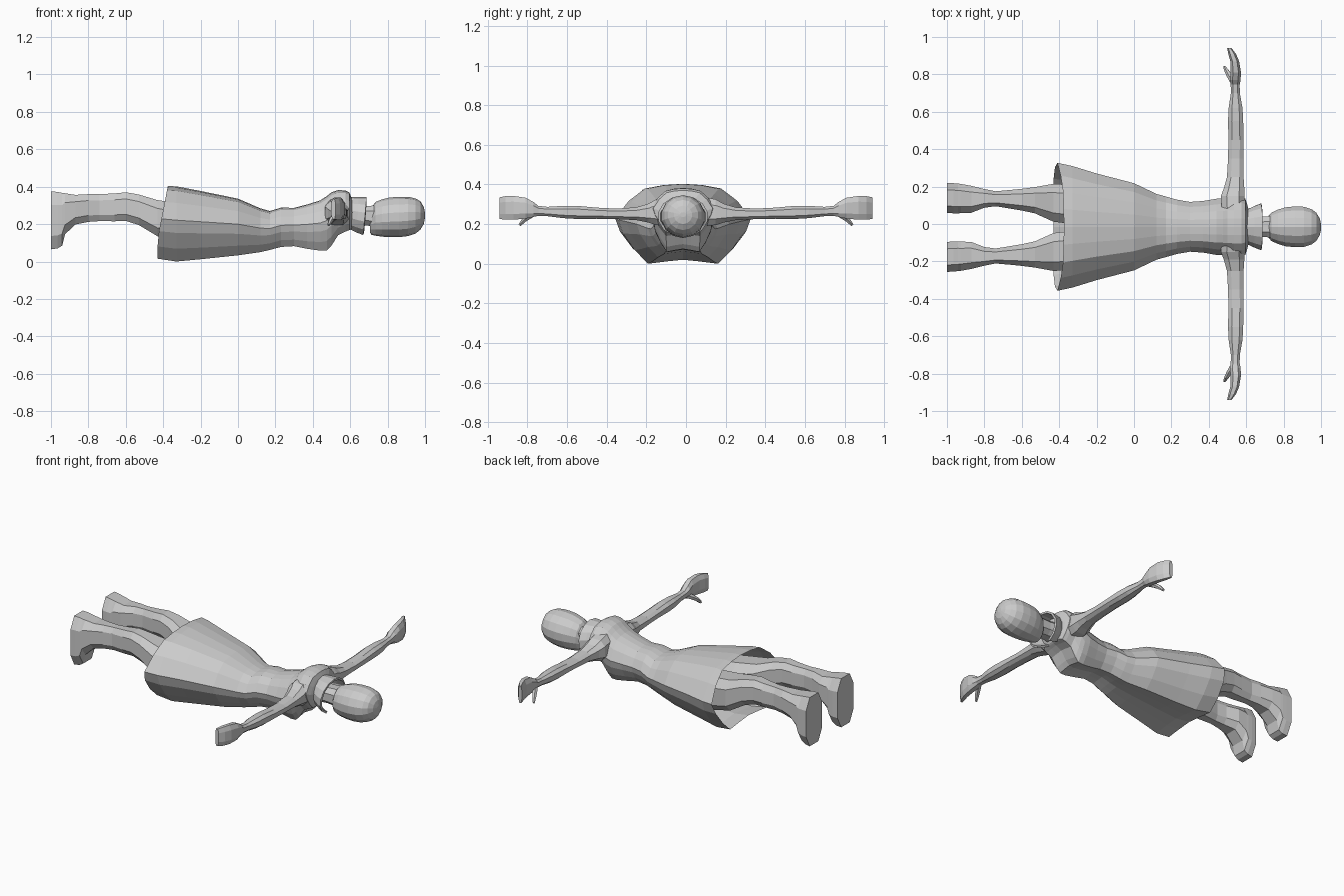
import bpy, bmesh, math
from mathutils import Vector

MID = -0.015  # body centre line in y

cloth = bpy.data.materials.new("plain grey")
cloth.diffuse_color = (0.6, 0.6, 0.6, 1)


def loft(name, rings, cap_start=True, cap_end=True, closed=True):
    """Skin a list of equally long point rings."""
    bm = bmesh.new()
    vs = [[bm.verts.new(p) for p in r] for r in rings]
    n = len(rings[0])
    for a, b in zip(vs, vs[1:]):
        for i in range(n if closed else n - 1):
            j = (i + 1) % n
            bm.faces.new((a[i], a[j], b[j], b[i]))
    if cap_start:
        bm.faces.new(vs[0])
    if cap_end:
        bm.faces.new(vs[-1])
    bmesh.ops.recalc_face_normals(bm, faces=bm.faces)
    me = bpy.data.meshes.new(name)
    bm.to_mesh(me)
    bm.free()
    ob = bpy.data.objects.new(name, me)
    bpy.context.collection.objects.link(ob)
    me.materials.append(cloth)
    return ob


def oval(n, power=0.8):
    """Unit section, u in -1..1 and v in 0..1, slightly squared."""
    pts = []
    for i in range(n):
        a = 2 * math.pi * (i + 0.5) / n
        c, s = math.cos(a), math.sin(a)
        pts.append((math.copysign(abs(c) ** power, c), 0.5 + 0.5 * math.copysign(abs(s) ** power, s)))
    mu = max(p[0] for p in pts)
    mv = max(p[1] for p in pts) * 2 - 1
    return [(u / mu, 0.5 + (v - 0.5) / mv) for u, v in pts]


def along_x(section, stations, cy):
    """Stations: x, half width, z low, z high."""
    return [[(x, cy + u * w, lo + v * (hi - lo)) for u, v in section] for x, w, lo, hi in stations]


# Coat: flared hem, waist, chest and shoulders
half = [(0, 1), (.28, .985), (.56, .94), (.8, .78), (1, .55),
        (.93, .38), (.75, .17), (.54, 0), (.25, .03), (0, .05)]
section = half + [(-u, v) for u, v in half[-2:0:-1]]
coat = along_x(section, [
    (-.375, .342, .015, .403), (-.33, .325, .0, .402), (-.2, .285, .012, .377),
    (0, .233, .033, .336), (.12, .176, .05, .284), (.17, .162, .062, .27),
    (.23, .145, .078, .288), (.3, .133, .082, .287), (.37, .138, .068, .305),
    (.44, .15, .058, .327), (.475, .152, .06, .35), (.5, .155, .085, .37), (.535, .158, .14, .382),
    (.575, .16, .16, .38), (.595, .15, .168, .37), (.605, .12, .175, .345),
    (.62, .06, .2, .3)], MID)
coat[0] = [(x - .055 * min(1, 1.4 * (1 - v)), y, z) for (x, y, z), (u, v) in zip(coat[0], section)]
loft("coat", coat, cap_start=False)

# Neck
loft("neck", along_x(oval(8), [(.58, .062, .19, .3), (.66, .054, .195, .295),
                               (.71, .055, .19, .298), (.78, .07, .18, .3)], MID))

# Head, with the face turned down and a small chin
loft("head", along_x(oval(14, 1), [
    (.705, .035, .155, .245), (.715, .055, .142, .29), (.735, .076, .138, .318), (.77, .092, .133, .332),
    (.81, .104, .13, .342), (.86, .109, .13, .346), (.91, .107, .136, .346),
    (.95, .094, .15, .337), (.975, .075, .17, .322), (.993, .045, .2, .293),
    (1, .015, .235, .26)], MID))

# Collar: open band flaring away from the neck, gap at the throat
band = []
for x, r, zc, rz, lean in ((.595, .09, .255, .09, 0), (.645, .112, .245, .1, -.005), (.688, .127, .238, .106, -.01)):
    ring = []
    for i in range(13):
        a = math.radians(-65 + 310 * i / 12)
        ring.append((x + lean * (1 - math.sin(a)), MID + r * math.cos(a), zc + rz * math.sin(a)))
    band.append(ring)
collar = loft("collar", band, False, False, closed=False)
thick = collar.modifiers.new("thickness", 'SOLIDIFY')
thick.thickness = 0.012

for side, tag in ((1, "left"), (-1, "right")):
    # Leg and boot: x, inner y, outer y, z low, z high
    leg = [(-1, .078, .238, .065, .375), (-.965, .075, .236, .07, .372), (-.94, .075, .234, .085, .367),
           (-.925, .076, .232, .145, .365), (-.87, .078, .222, .198, .356),
           (-.8, .105, .205, .212, .36), (-.74, .113, .193, .216, .36), (-.66, .1, .2, .215, .364),
           (-.6, .09, .206, .217, .37), (-.53, .075, .215, .195, .358),
           (-.43, .03, .233, .135, .328), (-.3, .015, .225, .1, .31), (-.05, .01, .18, .08, .28)]
    rings = []
    for x, a, b, lo, hi in leg:
        rings += along_x(oval(8, .7), [(x, (b - a) / 2, lo, hi)], MID - .003 + side * (a + b) / 2)
    loft(tag + "_leg", rings)

    # Arm and hand: y, x low, x high, z low, z high
    arm = [(.08, .47, .59, .19, .34), (.15, .465, .592, .195, .325), (.19, .48, .59, .208, .303),
           (.25, .497, .586, .22, .285), (.35, .503, .585, .225, .278), (.45, .505, .585, .227, .283),
           (.55, .503, .584, .226, .292), (.62, .506, .58, .23, .292), (.7, .518, .566, .24, .287),
           (.745, .517, .565, .242, .292), (.77, .512, .57, .236, .312), (.81, .517, .572, .228, .333),
           (.87, .515, .562, .222, .342), (.91, .504, .545, .222, .341), (.94, .498, .522, .226, .335)]
    loft(tag + "_arm", [[((a + b) / 2 + u * (b - a) / 2, side * y, lo + v * (hi - lo))
                         for u, v in oval(8, .75)] for y, a, b, lo, hi in arm])

    # Thumb
    path = [(.535, .755, .26, .02), (.515, .785, .243, .017), (.498, .815, .222, .014), (.485, .84, .195, .008)]
    loft(tag + "_thumb", [[(x + r * math.cos(k * math.pi / 3),
                            side * (y + .7 * r * math.sin(k * math.pi / 3)),
                            z + .7 * r * math.sin(k * math.pi / 3)) for k in range(6)]
                          for x, y, z, r in path])
